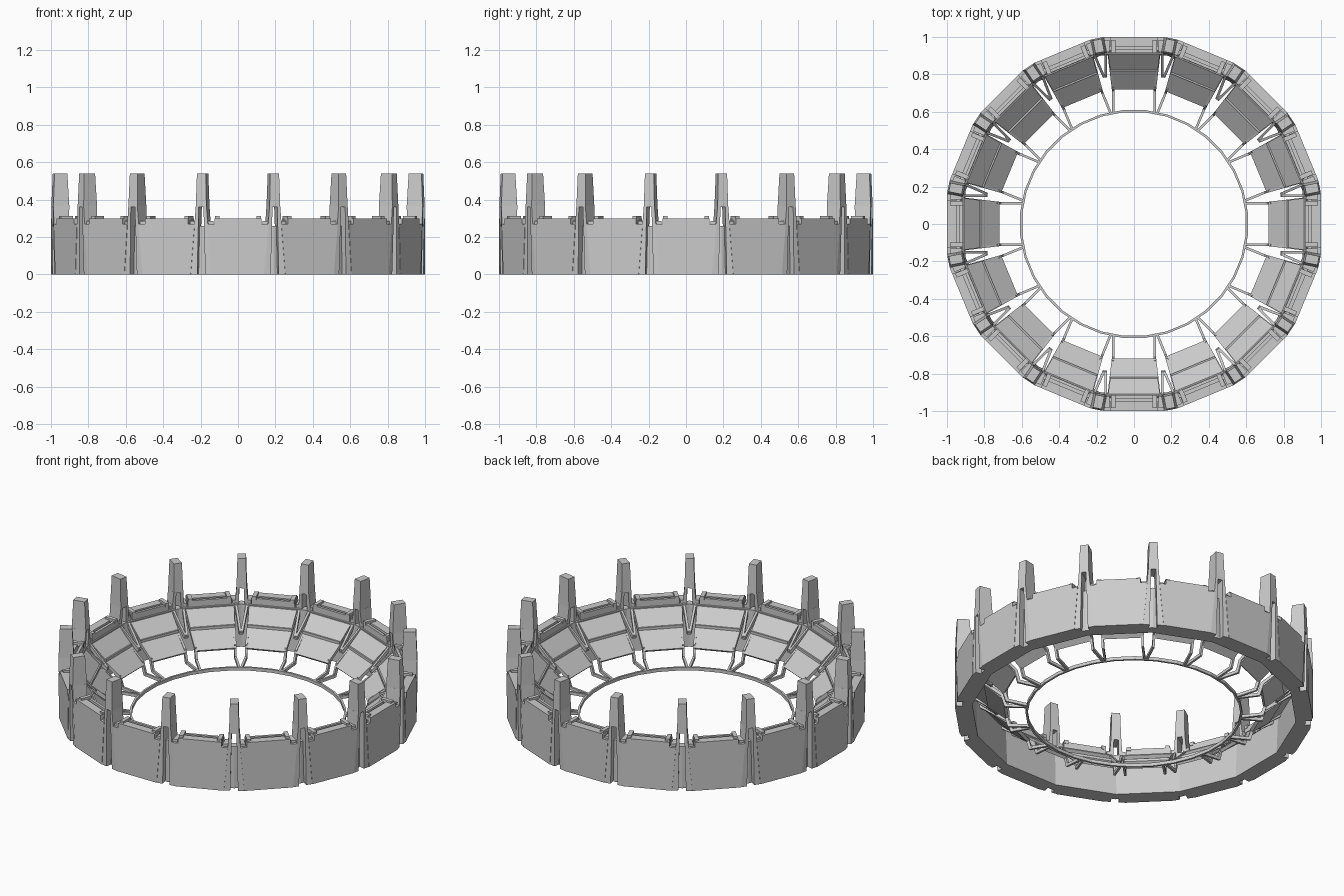
import bpy, bmesh
from math import pi, sin, cos, tan
from mathutils import Matrix, Vector

if "Cube" in bpy.data.objects:
    bpy.data.objects.remove(bpy.data.objects["Cube"])

N = 16
STEP = 2 * pi / N


def add_loft(bm, a, b):
    """Closed solid between two matching loops."""
    va = [bm.verts.new(p) for p in a]
    vb = [bm.verts.new(p) for p in b]
    n = len(a)
    bm.faces.new(va)
    bm.faces.new(vb[::-1])
    for i in range(n):
        j = (i + 1) % n
        bm.faces.new((va[j], va[i], vb[i], vb[j]))


def box(x0, x1, r0, r1, z0, z1):
    q = [(x0, r0), (x1, r0), (x1, r1), (x0, r1)]
    return [(x, r, z0) for x, r in q], [(x, r, z1) for x, r in q]


def finish(name, bm):
    bmesh.ops.recalc_face_normals(bm, faces=bm.faces)
    me = bpy.data.meshes.new(name)
    bm.to_mesh(me)
    bm.free()
    ob = bpy.data.objects.new(name, me)
    bpy.context.collection.objects.link(ob)


def around(name, solids, offset=0.0):
    """Repeat local solids (x tangent, y radial, z up) round the ring."""
    bm = bmesh.new()
    for k in range(N):
        m = Matrix.Rotation(k * STEP + offset, 3, 'Z')
        for a, b in solids:
            add_loft(bm, [m @ Vector(p) for p in a], [m @ Vector(p) for p in b])
    finish(name, bm)


def hoop(name, profile, sides, offset=0.0):
    bm = bmesh.new()
    rings = []
    for k in range(sides):
        t = 2 * pi * k / sides + offset
        rings.append([bm.verts.new((r * cos(t), r * sin(t), z)) for r, z in profile])
    n = len(profile)
    for k in range(sides):
        a, b = rings[k], rings[(k + 1) % sides]
        for i in range(n):
            j = (i + 1) % n
            bm.faces.new((a[i], b[i], b[j], a[j]))
    finish(name, bm)


def bars(path, w, h):
    """Square bars along a path of (x, r, z) points."""
    out = []
    up = Vector((0, 0, 1))
    for p, q in zip(path, path[1:]):
        p, q = Vector(p), Vector(q)
        d = (q - p).normalized()
        s = d.cross(up)
        s = s.normalized() if s.length > 0.01 else Vector((1, 0, 0))
        u = s.cross(d)
        p, q = p - d * h * 0.3, q + d * h * 0.3
        c = [s * w / 2 * i + u * h / 2 * j for i, j in ((-1, -1), (1, -1), (1, 1), (-1, 1))]
        out.append(([p + e for e in c], [q + e for e in c]))
    return out


def mirror(solids):
    return solids + [tuple([(-p[0], p[1], p[2]) for p in lp] for lp in s) for s in solids]


# Continuous sixteen-sided wall behind the panels
ap = 1 / cos(pi / N)
hoop("inner_wall", [(0.90 * ap, 0), (0.955 * ap, 0), (0.955 * ap, 0.26), (0.91 * ap, 0.26)], N, STEP / 2)

# Outer facade panels with notched upper corners
half = [(0.14, 0), (0.163, 0.27), (0.125, 0.27), (0.125, 0.3)]
outline = half + [(-x, z) for x, z in half[::-1]]
around("facade_panel", [([(x, 0.95, z) for x, z in outline], [(x, 1.0, z) for x, z in outline])])

# Rim rail, end brackets and corner blocks
around("rim_rail", [box(-0.125, 0.125, 0.918, 0.934, 0.25, 0.30)])
around("rim_bracket", mirror([box(0.098, 0.122, 0.915, 0.985, 0.29, 0.312)]))
around("corner_block", mirror([box(0.13, 0.162, 0.92, 0.985, 0.255, 0.285)]))

# Sloped bowl panels in two tiers
def slab(x0, r0, z0, x1, r1, z1, t):
    def loop(x, r, z):
        return [(-x, r, z), (x, r, z), (x, r + t * .7, z - t * .7), (-x, r + t * .7, z - t * .7)]
    return loop(x0, r0, z0), loop(x1, r1, z1)

around("bowl_lower_tier", [slab(0.115, 0.72, 0.08, 0.126, 0.825, 0.168, 0.02)])
around("bowl_upper_tier", [slab(0.127, 0.82, 0.172, 0.14, 0.922, 0.265, 0.02)])
around("bowl_divider", [box(-0.127, 0.127, 0.818, 0.828, 0.155, 0.178)])

# Posts on the corners: solid head on two splayed legs
def quad(w0, w1, r0, r1, z):
    return [(w0, r0, z), (w1, r0, z), (w1, r1, z), (w0, r1, z)]

O = STEP / 2
around("post_head", [(quad(-0.029, 0.029, 0.925, 1.012, 0.36), quad(-0.024, 0.024, 0.935, 1.005, 0.54))], O)
around("post_leg", mirror([(quad(0.022, 0.058, 0.945, 1.006, 0.0), quad(0.013, 0.029, 0.925, 1.012, 0.365))]), O)

# V-shaped brace in the gaps of the bowl
around("bowl_brace", bars([(-0.034, 0.94, 0.26), (-0.006, 0.81, 0.14), (0.006, 0.81, 0.14),
                           (0.034, 0.94, 0.26)], 0.014, 0.02), O)

# Bent struts joining the bowl to the centre hoop
around("strut", mirror(bars([(0.007, 0.605, 0.012), (0.03, 0.725, 0.022), (0.032, 0.745, 0.09),
                             (0.046, 0.93, 0.23)], 0.013, 0.018)), O)

# Thin centre hoop
hoop("centre_hoop", [(0.600, 0), (0.612, 0), (0.612, 0.02), (0.600, 0.02)], 32, pi / 32)
